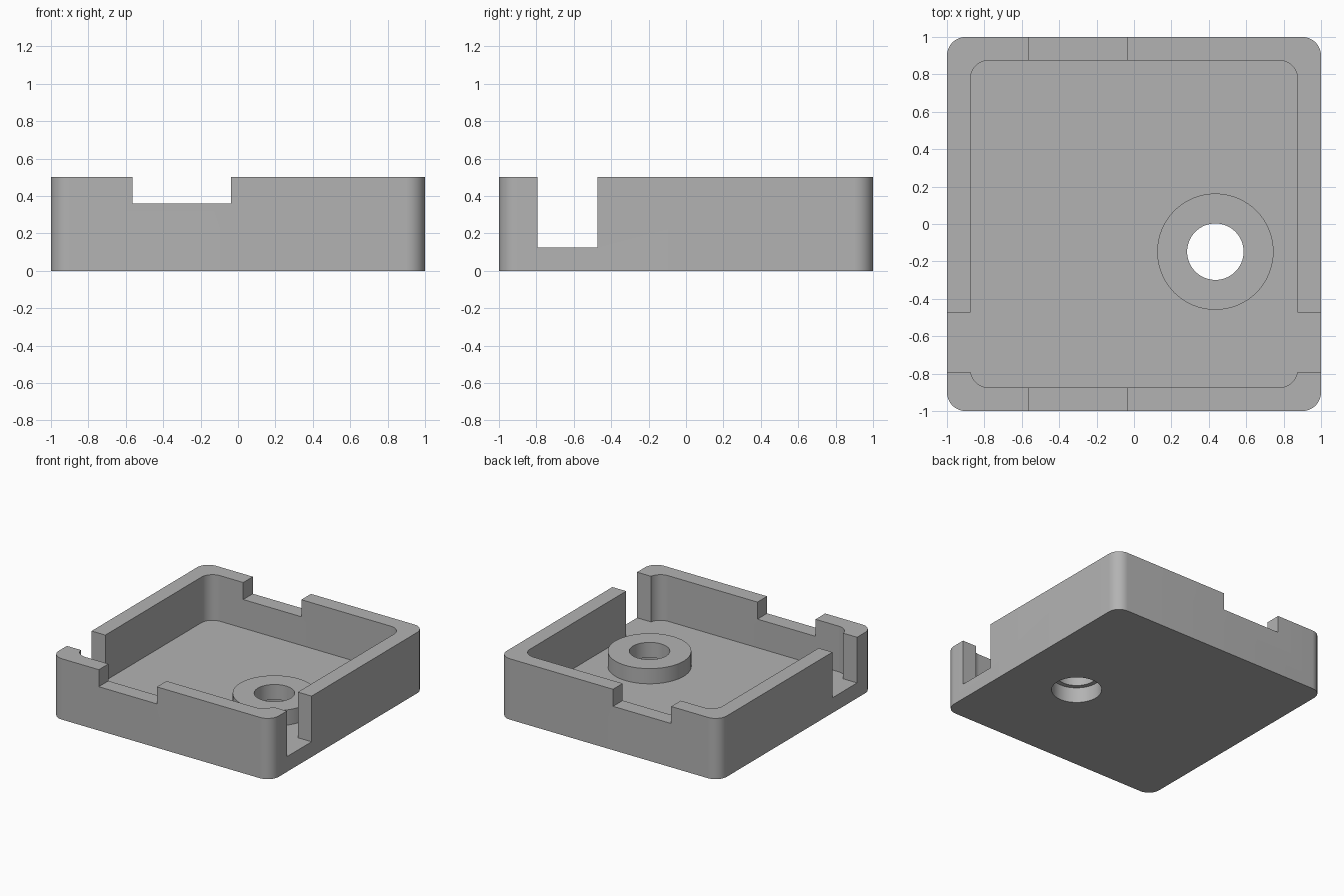
import bpy
import bmesh
from math import cos, sin, pi, radians

cube = bpy.data.objects.get("Cube")
if cube:
    bpy.data.objects.remove(cube, do_unlink=True)

FLOOR, HEIGHT = 0.125, 0.5
HOLE = (0.435, -0.148)

grey = bpy.data.materials.new("Plain grey")
grey.use_nodes = True
grey.diffuse_color = (0.45, 0.45, 0.45, 1)
grey.node_tree.nodes["Principled BSDF"].inputs["Base Color"].default_value = grey.diffuse_color


def prism(name, outline, z0, z1):
    """Extrude a closed outline of (x, y) points from z0 to z1."""
    bm = bmesh.new()
    face = bm.faces.new([bm.verts.new((x, y, z0)) for x, y in outline])
    top = bmesh.ops.extrude_face_region(bm, geom=[face])["geom"]
    verts = [v for v in top if isinstance(v, bmesh.types.BMVert)]
    bmesh.ops.translate(bm, verts=verts, vec=(0, 0, z1 - z0))
    bmesh.ops.recalc_face_normals(bm, faces=bm.faces)
    mesh = bpy.data.meshes.new(name)
    bm.to_mesh(mesh)
    bm.free()
    mesh.materials.append(grey)
    obj = bpy.data.objects.new(name, mesh)
    bpy.context.collection.objects.link(obj)
    return obj


def rounded_square(half, radius, steps=12):
    points = []
    for quarter, (sx, sy) in enumerate([(1, 1), (-1, 1), (-1, -1), (1, -1)]):
        for i in range(steps + 1):
            a = (quarter + i / steps) * pi / 2
            points.append((sx * (half - radius) + radius * cos(a),
                           sy * (half - radius) + radius * sin(a)))
    return points


def circle(radius, sides=64):
    return [(HOLE[0] + radius * cos(2 * pi * i / sides),
             HOLE[1] + radius * sin(2 * pi * i / sides)) for i in range(sides)]


def rectangle(x0, x1, y0, y1):
    return [(x0, y0), (x1, y0), (x1, y1), (x0, y1)]


def combine(target, tool, operation):
    """Apply a boolean and discard the tool object."""
    mod = target.modifiers.new(tool.name, "BOOLEAN")
    mod.object, mod.operation, mod.solver = tool, operation, "EXACT"
    bpy.context.view_layer.objects.active = target
    bpy.ops.object.modifier_apply(modifier=mod.name)
    bpy.data.objects.remove(tool, do_unlink=True)


# Rounded tray with an open cavity
tray = prism("tray", rounded_square(1, 0.1), 0, HEIGHT)
combine(tray, prism("cavity", rounded_square(0.875, 0.1), FLOOR, 1), "DIFFERENCE")

# Shallow notches in the front and back walls, deep slots in the side walls
combine(tray, prism("end_notch", rectangle(-0.565, -0.037, -2, 2), 0.36, 1), "DIFFERENCE")
combine(tray, prism("side_slot", rectangle(-2, 2, -0.793, -0.473), FLOOR, 1), "DIFFERENCE")

# Raised boss with a through hole that is wider under the floor
combine(tray, prism("boss", circle(0.311), 0.06, 0.25), "UNION")
combine(tray, prism("through_hole", circle(0.151), -0.1, 0.6), "DIFFERENCE")
combine(tray, prism("counterbore", circle(0.187), -0.1, FLOOR), "DIFFERENCE")

# Smooth the round surfaces, keep edges sharp
bpy.ops.object.select_all(action="DESELECT")
tray.select_set(True)
bpy.context.view_layer.objects.active = tray
bpy.ops.object.shade_smooth_by_angle(angle=radians(30))
